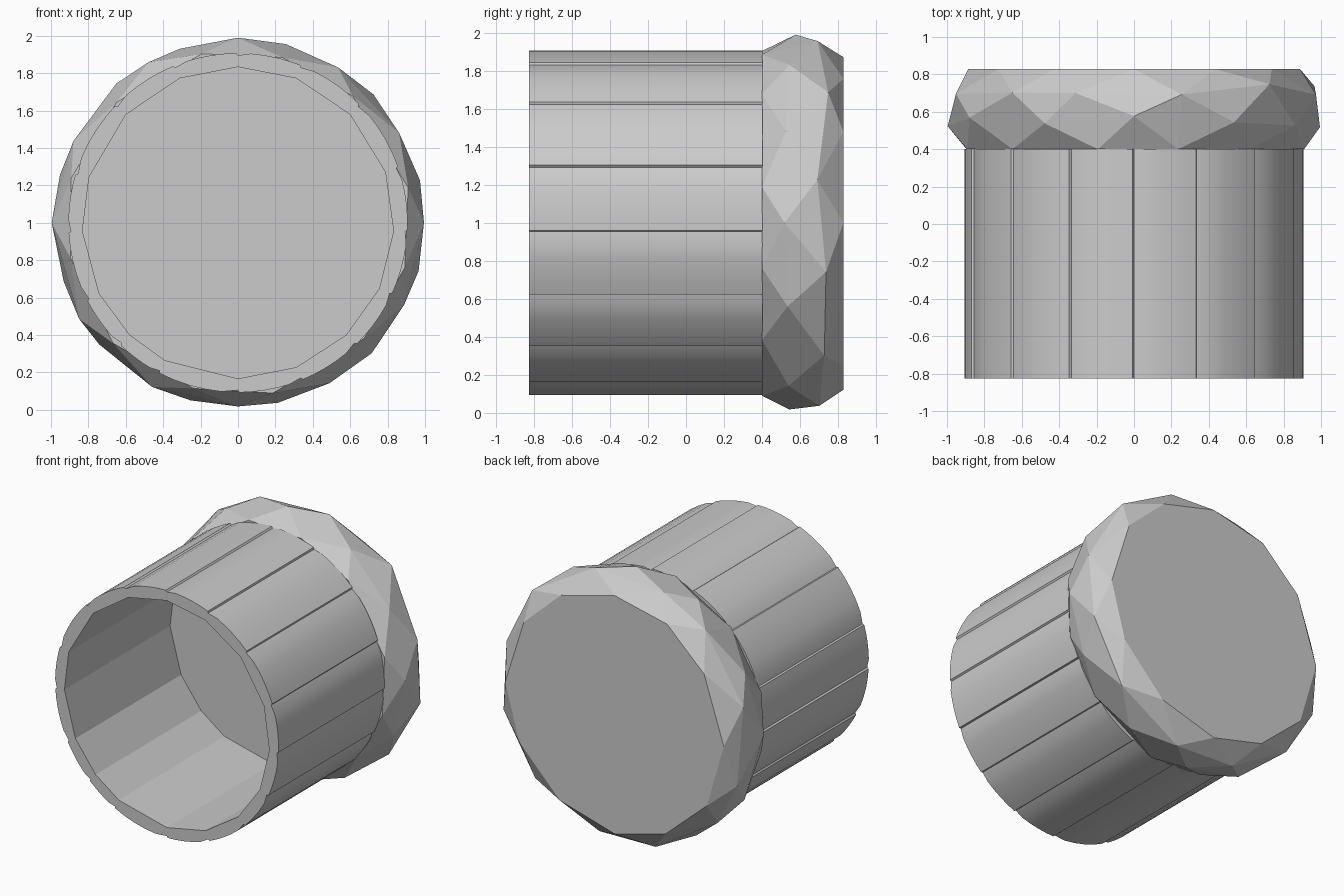
import bpy
import bmesh
import random
from math import sin, cos, radians

default = bpy.data.objects.get("Cube")
if default:
    bpy.data.objects.remove(default, do_unlink=True)

# Single plain grey
grey = bpy.data.materials.new("plain_grey")
grey.use_nodes = True
colour = (0.6, 0.6, 0.6, 1)
grey.diffuse_color = colour
grey.node_tree.nodes["Principled BSDF"].inputs["Base Color"].default_value = colour


def polar(degrees, radius, y):
    """Point around the y axis, measured clockwise from the top."""
    a = radians(degrees)
    return (radius * sin(a), y, 1 + radius * cos(a))


def finish(bm, name):
    bmesh.ops.recalc_face_normals(bm, faces=bm.faces)
    mesh = bpy.data.meshes.new(name)
    bm.to_mesh(mesh)
    bm.free()
    mesh.materials.append(grey)
    obj = bpy.data.objects.new(name, mesh)
    bpy.context.collection.objects.link(obj)
    return obj


# Hollow tube: staves with flat insides, rounded outsides and a small step at each seam
FRONT, BACK, OUTER, INNER, ARC = -0.825, 0.402, 0.907, 0.833, 5
seams = [0, 22, 46, 71, 93, 115, 136, 158, 180, 208, 224, 243, 267, 287, 314, 338]
bm = bmesh.new()
outer, inner, staves = [], [], []
for start, end in zip(seams, seams[1:] + [360]):
    first = len(outer)
    for i in range(ARC + 1):
        t = i / ARC
        radius = OUTER - (0.012 if i == 0 else 0)
        angle = start + (end - start) * t - (0.5 if i == ARC else 0)
        outer.append([bm.verts.new(polar(angle, radius, y)) for y in (FRONT, BACK)])
    inner.append([bm.verts.new(polar(start, INNER, y)) for y in (FRONT, BACK)])
    staves.append(first)


def walls(loop):
    for a, b in zip(loop, loop[1:] + loop[:1]):
        bm.faces.new((a[0], b[0], b[1], a[1]))


walls(outer)
walls(inner)
for side in (0, 1):
    for k, first in enumerate(staves):
        nxt = (k + 1) % len(staves)
        arc = [outer[(first + i) % len(outer)][side] for i in range(ARC + 2)]
        bm.faces.new(arc + [inner[nxt][side], inner[k][side]])
tube = finish(bm, "tube")
bpy.context.view_layer.objects.active = tube
tube.select_set(True)
bpy.ops.object.shade_smooth_by_angle(angle=radians(15))
tube.select_set(False)

# Faceted cap: hull of four staggered, slightly uneven rings
random.seed(4)
bm = bmesh.new()
rings = [(0.40, 0.925, 15, 0), (0.55, 0.99, 0, 0.035),
         (0.72, 0.992, 15, 0.03), (0.828, 0.88, 0, 0)]
for y, radius, offset, wobble in rings:
    for k in range(12):
        angle = offset + 30 * k + random.uniform(-4, 4) * (k % 3 > 0)
        r = radius + random.uniform(-0.012, 0.008)
        bm.verts.new(polar(angle, r, y + random.uniform(-wobble, wobble)))
bmesh.ops.convex_hull(bm, input=bm.verts[:])
bmesh.ops.dissolve_limit(bm, angle_limit=radians(2), verts=bm.verts[:], edges=bm.edges[:])
finish(bm, "end_cap")
